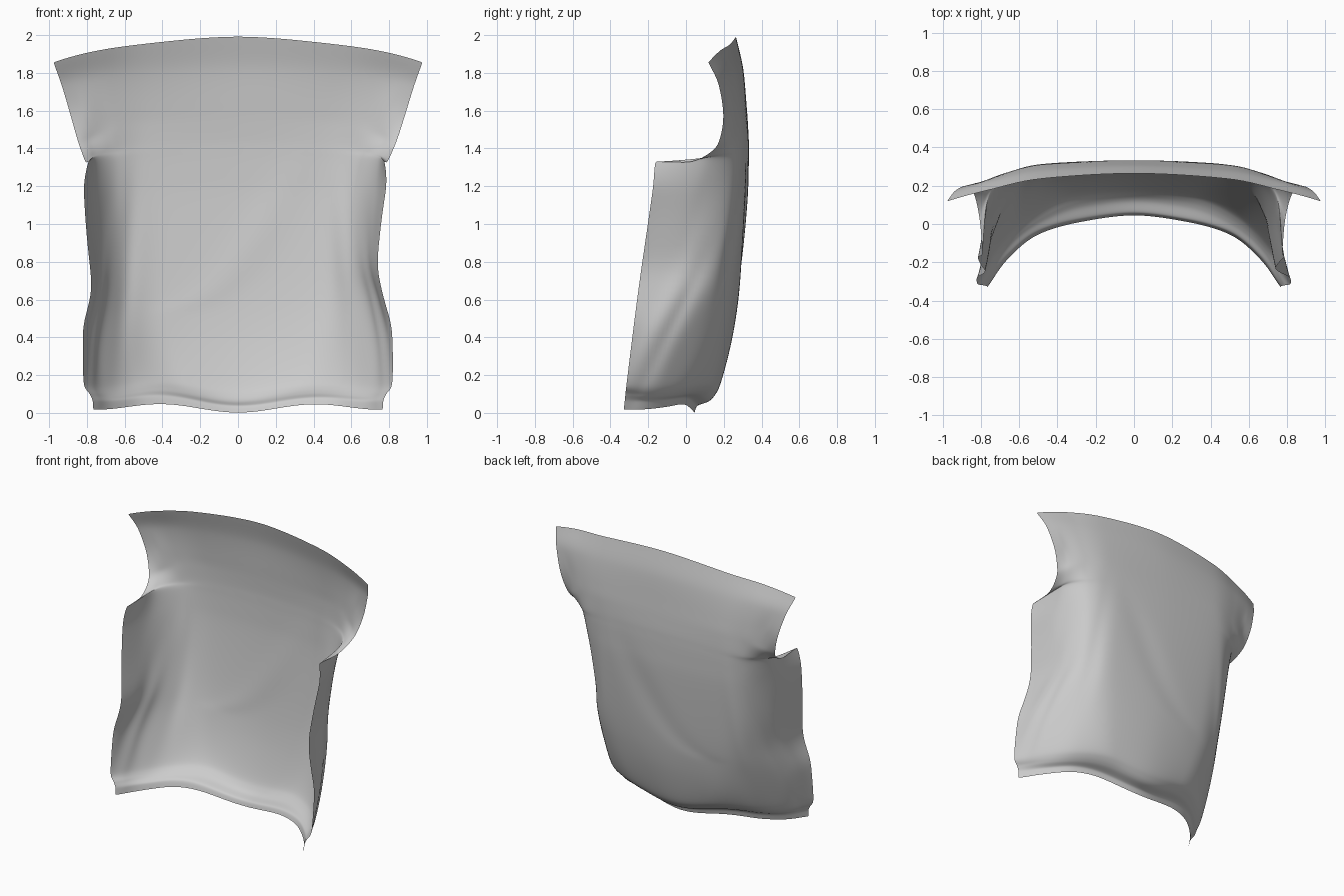
import bpy, math

if "Cube" in bpy.data.objects:
    bpy.data.objects.remove(bpy.data.objects["Cube"])

# Half cross-sections from hem to shoulder:
# centre y, four (x, y) points out to the edge, z at centre, z at edge
ROWS = [
    (.045, .28, .010, .50, -.055, .66, -.185, .768, -.335, 0.00, .015),
    (.058, .28, .025, .50, -.040, .66, -.170, .770, -.330, .035, .060),
    (.120, .28, .090, .52, -.005, .68, -.145, .785, -.327, .060, .100),
    (.165, .30, .140, .54, .035, .70, -.12, .815, -.322, .110, .150),
    (.250, .37, .217, .585, .118, .725, -.05, .825, -.290, .420, .420),
    (.287, .40, .260, .61, .175, .73, 0.0, .790, -.257, .680, .680),
    (.330, .44, .310, .63, .250, .76, .070, .818, -.185, 1.20, 1.18),
    (.333, .45, .315, .64, .264, .768, .10, .792, -.167, 1.36, 1.33),
    (.333, .46, .315, .65, .268, .76, .165, .805, 0.000, 1.42, 1.325),
    (.328, .47, .312, .665, .268, .77, .225, .844, .167, 1.53, 1.420),
    (.320, .48, .302, .69, .258, .80, .220, .888, .197, 1.64, 1.57),
    (.305, .50, .278, .72, .235, .85, .200, .935, .174, 1.81, 1.73),
    (.263, .50, .233, .74, .180, .88, .145, .982, .115, 2.00, 1.86),
]
ACROSS, UP = 12, 10


def slope(a, b):
    return 2 * a * b / (a + b) if a * b > 0 else 0.0


def interpolate(values, steps):
    """Monotone cubic through evenly spaced values, so corners stay crisp."""
    d = [b - a for a, b in zip(values, values[1:])]
    m = [d[0]] + [slope(a, b) for a, b in zip(d, d[1:])] + [d[-1]]
    out = []
    for i in range(len(d)):
        for k in range(steps):
            t = k / steps
            h = t * t * (3 - 2 * t)
            out.append(values[i] * (1 - h) + values[i + 1] * h
                       + m[i] * t * (1 - t) ** 2 - m[i + 1] * t * t * (1 - t))
    return out + [values[-1]]


def curve(points, steps):
    return list(zip(*(interpolate(axis, steps) for axis in zip(*points))))


def bump(v, centre, width):
    return math.exp(-((v - centre) / width) ** 2)


def section(n, row):
    """Full mirrored cross-section of one row."""
    power = {len(ROWS) - 1: 0.9, len(ROWS) - 2: 1.2, len(ROWS) - 3: 1.6}.get(n, 2.0)
    zc, ze = row[9:]
    half = [(0.0, row[0], zc)]
    for i in range(1, 5):
        half.append((row[2 * i - 1], row[2 * i], zc + (ze - zc) * (i / 4) ** power))
    return [(-x, y, z) for x, y, z in half[:0:-1]] + half


def drape(x, y, z):
    """Uneven cloth: hem wave, pinched waist and soft folds."""
    a = abs(x)
    low = math.exp(-(z / 0.22) ** 2)
    wave = 0.042 * math.sin(math.pi * min(a / 0.8, 1)) ** 2
    dz = low * (wave + 0.02 * bump(x, -0.4, 0.2) * min(z / 0.08, 1))
    side = min(max((a - 0.5) / 0.25, 0), 1)
    # waist pinched in, more on one side
    if x > 0:
        dx = -0.05 * side * bump(z, 0.95, 0.36) - 0.015 * side * bump(z, 0.78, 0.1)
    else:
        dx = 0.012 * side * bump(z, 0.68, 0.15)
    # slanting folds across both side panels
    slant = y - (-0.27 + 0.5 * (z - 0.2))
    fold = 0.014 * bump(slant, 0, 0.06) - 0.012 * bump(slant, 0.13, 0.06)
    dx += math.copysign(fold, x) * side * bump(z, 0.5, 0.35)
    # curved crease over the back, long folds near the sides
    line = x - (-0.35 + 0.78 * math.sqrt(max(z - 0.55, 0)))
    dy = -0.010 * bump(line, -0.03, 0.09) * bump(z, 0.9, 0.35)
    dy += 0.015 * bump(x, -0.58 - 0.08 * (0.9 - z), 0.05) * bump(z, 0.75, 0.4)
    dy -= 0.012 * bump(x, 0.52 + 0.12 * (1.2 - z), 0.06) * bump(z, 0.85, 0.45)
    return x + dx, y + dy, z + dz


# Back panel of the garment: one open sheet of cloth
across = [curve(section(n, r), ACROSS) for n, r in enumerate(ROWS)]
columns = [curve(col, UP) for col in zip(*across)]
nu, nv = len(columns), len(columns[0])
verts = [drape(*p) for col in columns for p in col]
faces = [(i * nv + j, (i + 1) * nv + j, (i + 1) * nv + j + 1, i * nv + j + 1)
         for i in range(nu - 1) for j in range(nv - 1)]

mesh = bpy.data.meshes.new("garment_back_panel")
mesh.from_pydata(verts, [], faces)
mesh.update()
panel = bpy.data.objects.new("garment_back_panel", mesh)
bpy.context.collection.objects.link(panel)
mesh.shade_smooth()

# Relax the cloth slightly
relax = panel.modifiers.new("relax", "SMOOTH")
relax.factor = 0.5
relax.iterations = 6
